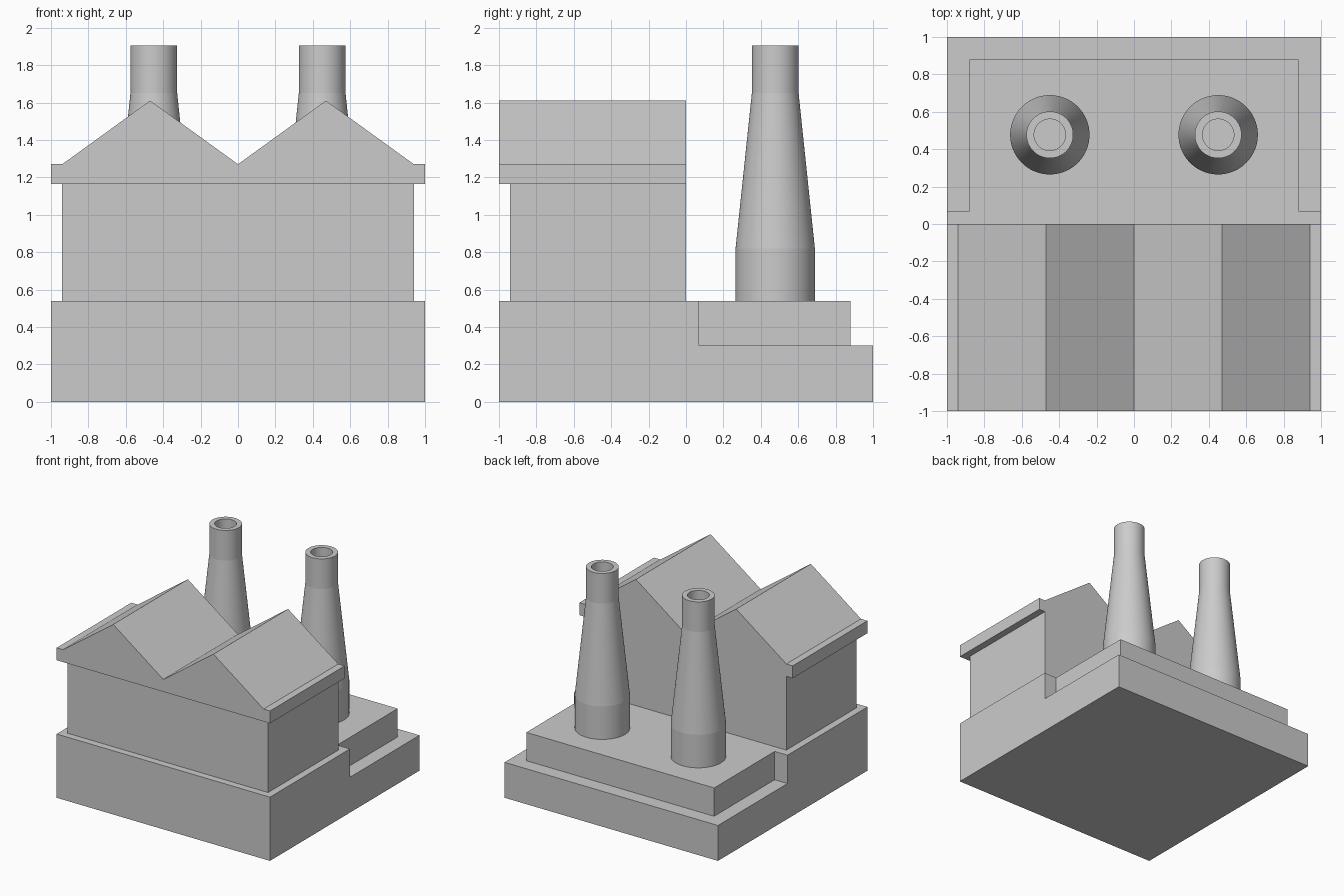
import bpy, bmesh, math

if "Cube" in bpy.data.objects:
    bpy.data.objects.remove(bpy.data.objects["Cube"])


def finish(name, bm):
    bmesh.ops.recalc_face_normals(bm, faces=bm.faces[:])
    mesh = bpy.data.meshes.new(name)
    bm.to_mesh(mesh)
    bm.free()
    obj = bpy.data.objects.new(name, mesh)
    bpy.context.collection.objects.link(obj)
    return obj


def prism(name, profile, place, start, end):
    """Extrude a closed 2D profile from start to end; place(a, b, t) maps to xyz."""
    bm = bmesh.new()
    rings = [[bm.verts.new(place(a, b, t)) for a, b in profile] for t in (start, end)]
    bm.faces.new(rings[0])
    bm.faces.new(rings[1])
    n = len(profile)
    for i in range(n):
        j = (i + 1) % n
        bm.faces.new((rings[0][i], rings[0][j], rings[1][j], rings[1][i]))
    return finish(name, bm)


def box(name, x, y, z):
    outline = [(x[0], y[0]), (x[1], y[0]), (x[1], y[1]), (x[0], y[1])]
    return prism(name, outline, lambda a, b, t: (a, b, t), *z)


def chimney(name, x, y, profile, segments=96):
    """Revolve a radius/height profile and close both ends."""
    bm = bmesh.new()
    rings = []
    for r, z in profile:
        angles = [2 * math.pi * i / segments for i in range(segments)]
        rings.append([bm.verts.new((r * math.cos(a), r * math.sin(a), z)) for a in angles])
    for low, high in zip(rings, rings[1:]):
        for i in range(segments):
            j = (i + 1) % segments
            bm.faces.new((low[i], low[j], high[j], high[i]))
    bm.faces.new(rings[0])
    bm.faces.new(rings[-1])
    obj = finish(name, bm)
    obj.location = (x, y, 0)
    # Smooth around the stack, crisp where the taper starts and ends
    bpy.ops.object.select_all(action='DESELECT')
    obj.select_set(True)
    bpy.context.view_layer.objects.active = obj
    bpy.ops.object.shade_smooth_by_angle(angle=math.radians(5))
    return obj


# Stepped base: tall at the front, low at the back
prism("base", [(-1, 0), (1, 0), (1, 0.3), (0.07, 0.3), (0.07, 0.54), (-1, 0.54)],
      lambda a, b, t: (t, a, b), -1, 1)

# Inset platform under the chimneys
box("chimney_platform", (-0.88, 0.88), (0.07, 0.88), (0.3, 0.54))

# Factory hall
box("hall", (-0.94, 0.94), (-0.94, 0), (0.54, 1.165))

# Double-gabled roof with overhanging eaves
prism("roof", [(-1, 1.165), (1, 1.165), (1, 1.27), (0.94, 1.27), (0.47, 1.61),
               (0, 1.27), (-0.47, 1.61), (-0.94, 1.27), (-1, 1.27)],
      lambda a, b, t: (a, t, b), -1, 0)

# Pair of tapered hollow chimneys
stack = [(0.212, 0.54), (0.212, 0.82), (0.125, 1.65), (0.125, 1.905),
         (0.084, 1.905), (0.084, 1.65)]
for side, x in (("left", -0.45), ("right", 0.45)):
    chimney(f"chimney_{side}", x, 0.477, stack)
